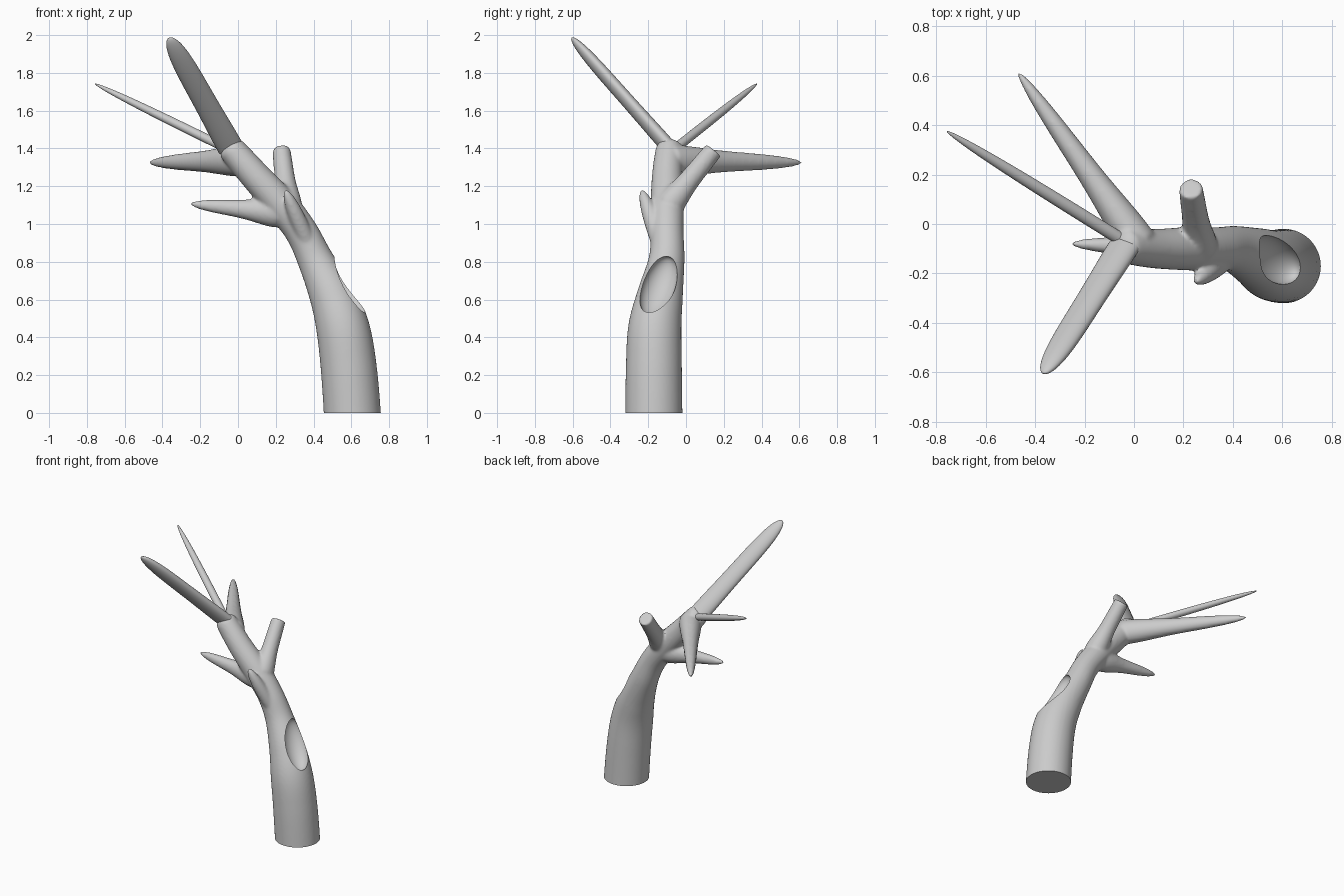
import bpy, bmesh, math
from mathutils import Vector, Matrix

if "Cube" in bpy.data.objects:
    bpy.data.objects.remove(bpy.data.objects["Cube"])


def tube(bm, rings, ref, sides=32):
    """Closed tube through rings of (x, y, z, radius_a, radius_b); radius_a lies along ref."""
    pts = [Vector(r[:3]) for r in rings]
    loops = []
    for i, r in enumerate(rings):
        t = (pts[min(i + 1, len(pts) - 1)] - pts[max(i - 1, 0)]).normalized()
        u = Vector(ref)
        u = (u - t * u.dot(t)).normalized()
        v = t.cross(u)
        loops.append([bm.verts.new(pts[i] + u * r[3] * math.cos(a) + v * r[4] * math.sin(a))
                      for a in (2 * math.pi * k / sides for k in range(sides))])
    for a, b in zip(loops, loops[1:]):
        for k in range(sides):
            n = (k + 1) % sides
            bm.faces.new((a[k], a[n], b[n], b[k]))
    bm.faces.new(loops[0][::-1])
    bm.faces.new(loops[-1])


def spline(keys, steps=8):
    """Catmull-Rom interpolation of key tuples."""
    k = [keys[0]] + keys + [keys[-1]]
    out = []
    for i in range(1, len(k) - 2):
        for s in range(steps):
            t = s / steps
            out.append([0.5 * (2 * b + (c - a) * t + (2 * a - 5 * b + 4 * c - d) * t * t
                               + (3 * b - a - 3 * c + d) * t ** 3)
                        for a, b, c, d in zip(*k[i - 1:i + 3])])
    return out + [list(keys[-1])]


def limb(bm, start, end, ra, rb, power=2, flare=0.0, ref=(0, 0, 1), cut=1.0, n=40):
    """Straight limb with a tapered tip; cut below 1 leaves a flat sawn end."""
    s, e = Vector(start), Vector(end)
    rings = []
    for i in range(n + 1):
        t = 1 - (1 - i / n) ** 2
        k = math.sqrt(max(1 - (t * cut) ** power, 0.002)) * (1 + flare * math.exp(-(t / 0.3) ** 2))
        rings.append((*s.lerp(e, t), ra * k, rb * k))
    tube(bm, rings, ref)


def make(name, bm):
    bmesh.ops.recalc_face_normals(bm, faces=bm.faces)
    me = bpy.data.meshes.new(name)
    bm.to_mesh(me)
    bm.free()
    ob = bpy.data.objects.new(name, me)
    bpy.context.collection.objects.link(ob)
    return ob


def shade(ob, angle):
    bpy.ops.object.select_all(action='DESELECT')
    ob.select_set(True)
    bpy.context.view_layer.objects.active = ob
    bpy.ops.object.shade_smooth_by_angle(angle=math.radians(angle))


# Trunk: leaning path (x, y, z, radius)
path = [(.607, -.17, -.12, .152), (.605, -.17, 0, .151), (.585, -.17, .25, .148),
        (.555, -.165, .45, .141), (.50, -.138, .62, .122), (.41, -.103, .81, .095),
        (.335, -.1, .96, .087), (.23, -.1, 1.10, .088), (.09, -.1, 1.255, .08),
        (-.02, -.09, 1.38, .073), (-.045, -.09, 1.41, .062), (-.06, -.09, 1.427, .03)]
bm = bmesh.new()
tube(bm, spline([p + (p[3],) for p in path]), (0, 1, 0), 48)
# Blended branches: long side, short side, sawn stub, front spur
limb(bm, (.02, -.08, 1.335), (-.47, .615, 1.325), .058, .052, flare=.45)
limb(bm, (.21, -.1, 1.06), (-.255, -.08, 1.107), .05, .045, flare=.6)
limb(bm, (.265, -.09, 1.10), (.23, .145, 1.39), .056, .054, flare=.35, cut=.45)
limb(bm, (.37, -.14, .90), (.25, -.235, 1.18), .045, .045, power=3)
trunk = make("trunk", bm)

m = trunk.modifiers.new("blend", 'REMESH')
m.mode, m.voxel_size = 'VOXEL', 0.009
m = trunk.modifiers.new("soften", 'SMOOTH')
m.factor, m.iterations = 0.5, 8

# Hollow carved in the trunk's right side
bm = bmesh.new()
bmesh.ops.create_uvsphere(bm, u_segments=48, v_segments=32, radius=1)
long_axis = Vector((-.15, .105, .29)).normalized()
out = Vector((.9, -.1, .45))
out = (out - long_axis * out.dot(long_axis)).normalized()
side = long_axis.cross(out)
rot = Matrix((out, side, long_axis)).transposed().to_4x4()
bm.transform(Matrix.Translation((.578, -.145, .672)) @ rot @ Matrix.Diagonal((.075, .088, .18, 1)))
cutter = make("hollow_cutter", bm)
cutter.hide_render = True
m = trunk.modifiers.new("hollow", 'BOOLEAN')
m.operation, m.solver, m.object = 'DIFFERENCE', 'EXACT', cutter

# Bake the modifiers, then slice the base flat
bpy.context.view_layer.update()
ev = trunk.evaluated_get(bpy.context.evaluated_depsgraph_get())
bm = bmesh.new()
bm.from_mesh(ev.to_mesh())
res = bmesh.ops.bisect_plane(bm, geom=bm.verts[:] + bm.edges[:] + bm.faces[:],
                             plane_co=(0, 0, 0), plane_no=(0, 0, -1), clear_outer=True)
bmesh.ops.holes_fill(bm, edges=[e for e in bm.edges if e.is_boundary], sides=0)
trunk.modifiers.clear()
bm.to_mesh(trunk.data)
bm.free()
bpy.data.objects.remove(cutter)
shade(trunk, 40)

# Flattened main limb and thin twig, set into the trunk top with a crisp joint
bm = bmesh.new()
limb(bm, (-.04, -.09, 1.405), (-.365, -.605, 1.985), .061, .035, power=7, flare=.12, ref=(.8, -.1, .4))
shade(make("main_limb", bm), 50)
bm = bmesh.new()
limb(bm, (-.04, -.07, 1.39), (-.757, .375, 1.742), .024, .026, power=3)
shade(make("thin_twig", bm), 50)
